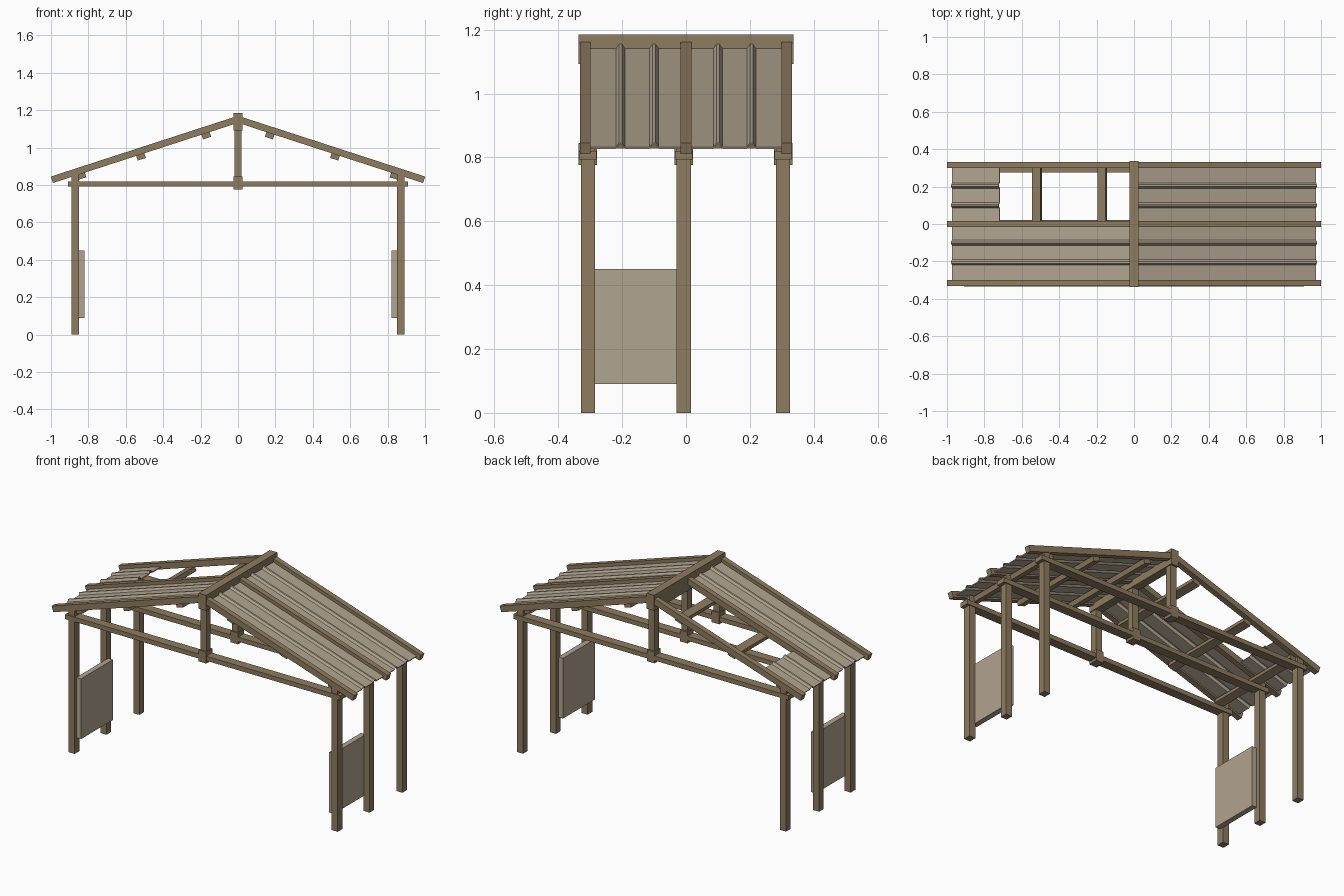
import bpy, bmesh, math
from mathutils import Vector

cube = bpy.data.objects.get("Cube")
if cube:
    bpy.data.objects.remove(cube, do_unlink=True)


def make_material(name, rgb):
    m = bpy.data.materials.new(name)
    m.use_nodes = True
    m.diffuse_color = (*rgb, 1)
    m.node_tree.nodes["Principled BSDF"].inputs["Base Color"].default_value = (*rgb, 1)
    return m


wood = make_material("brown wood", (0.27, 0.2, 0.117))
pale = make_material("pale sheet", (0.44, 0.373, 0.278))


def extrude(name, outline, offset, mat):
    """Solid made by sweeping a flat outline along an offset."""
    bm = bmesh.new()
    face = bm.faces.new([bm.verts.new(p) for p in outline])
    swept = bmesh.ops.extrude_face_region(bm, geom=[face], use_keep_orig=True)
    moved = [v for v in swept["geom"] if isinstance(v, bmesh.types.BMVert)]
    bmesh.ops.translate(bm, verts=moved, vec=offset)
    bmesh.ops.recalc_face_normals(bm, faces=bm.faces)
    mesh = bpy.data.meshes.new(name)
    bm.to_mesh(mesh)
    bm.free()
    mesh.materials.append(mat)
    obj = bpy.data.objects.new(name, mesh)
    bpy.context.collection.objects.link(obj)
    return obj


def box(name, x, y, z, mat=wood):
    outline = [(x[0], y[0], z[0]), (x[1], y[0], z[0]), (x[1], y[1], z[0]), (x[0], y[1], z[0])]
    return extrude(name, outline, Vector((0, 0, z[1] - z[0])), mat)


def around(c, width):
    return (c - width / 2, c + width / 2)


# Roof slope coordinates: s runs down the slope, h is height above its top plane
APEX, PITCH = 1.17, 0.314
COS, SIN = math.cos(PITCH), math.sin(PITCH)


def on_slope(side, s, y, h):
    return Vector((side * (s * COS + h * SIN), y, APEX - s * SIN + h * COS))


def slope_beam(name, side, s, y, h):
    outline = [on_slope(side, a, y[0], b) for a, b in
               ((s[0], h[0]), (s[1], h[0]), (s[1], h[1]), (s[0], h[1]))]
    return extrude(name, outline, Vector((0, y[1] - y[0], 0)), wood)


def roof_sheet(name, side, s, bay):
    # Ribbed section: flat pans with two raised ribs
    pan, rib, thick = -0.02, -0.007, 0.006
    top = [(0.013, pan)]
    for r in (0.1, 0.205):
        top += [(r - 0.014, pan), (r - 0.005, rib), (r + 0.005, rib), (r + 0.014, pan)]
    top.append((0.302, pan))
    section = top + [(y, h - thick) for y, h in reversed(top)]
    outline = [on_slope(side, s[0], bay * y, h) for y, h in section]
    sweep = on_slope(side, s[1], 0, 0) - on_slope(side, s[0], 0, 0)
    return extrude(name, outline, sweep, pale)


# Three trusses: posts, tie beam, king post and rafters
frames = {"front": (-0.307, -0.315), "middle": (-0.007, 0), "back": (0.304, 0.315)}
sides = {"left": 1, "right": -1}
for label, (y, rafter_y) in frames.items():
    box(f"{label}_tie_beam", (-0.91, 0.91), around(y, 0.055), (0.793, 0.82))
    box(f"{label}_king_post", around(0, 0.04), around(y, 0.04), (0.8, 1.12))
    box(f"{label}_king_block", around(0, 0.05), around(y, 0.058), (0.777, 0.845))
    for name, side in sides.items():
        box(f"{label}_{name}_post", around(side * 0.87, 0.04), around(y, 0.044), (0, 0.86))
        slope_beam(f"{label}_{name}_rafter", side, (0, 1.052),
                   around(rafter_y, 0.033), (-0.036, 0))

# Ridge beam
box("ridge_beam", around(0, 0.05), (-0.336, 0.336), (1.092, 1.185))

# Purlins, roof sheets and low side panels
for name, side in sides.items():
    for i, s in enumerate((0.194, 0.561, 0.896)):
        slope_beam(f"{name}_purlin_{i + 1}", side, around(s, 0.046), (-0.31, 0.31), (-0.062, -0.034))
    for bay_name, bay in (("front", -1), ("back", 1)):
        # The back bay on the right is only covered near the eave
        start = 0.763 if (side, bay) == (-1, 1) else 0.02
        roof_sheet(f"{bay_name}_{name}_roof_sheet", side, (start, 1.03), bay)
    box(f"{name}_side_panel", around(side * 0.836, 0.032), (-0.31, -0.01), (0.09, 0.45), pale)
